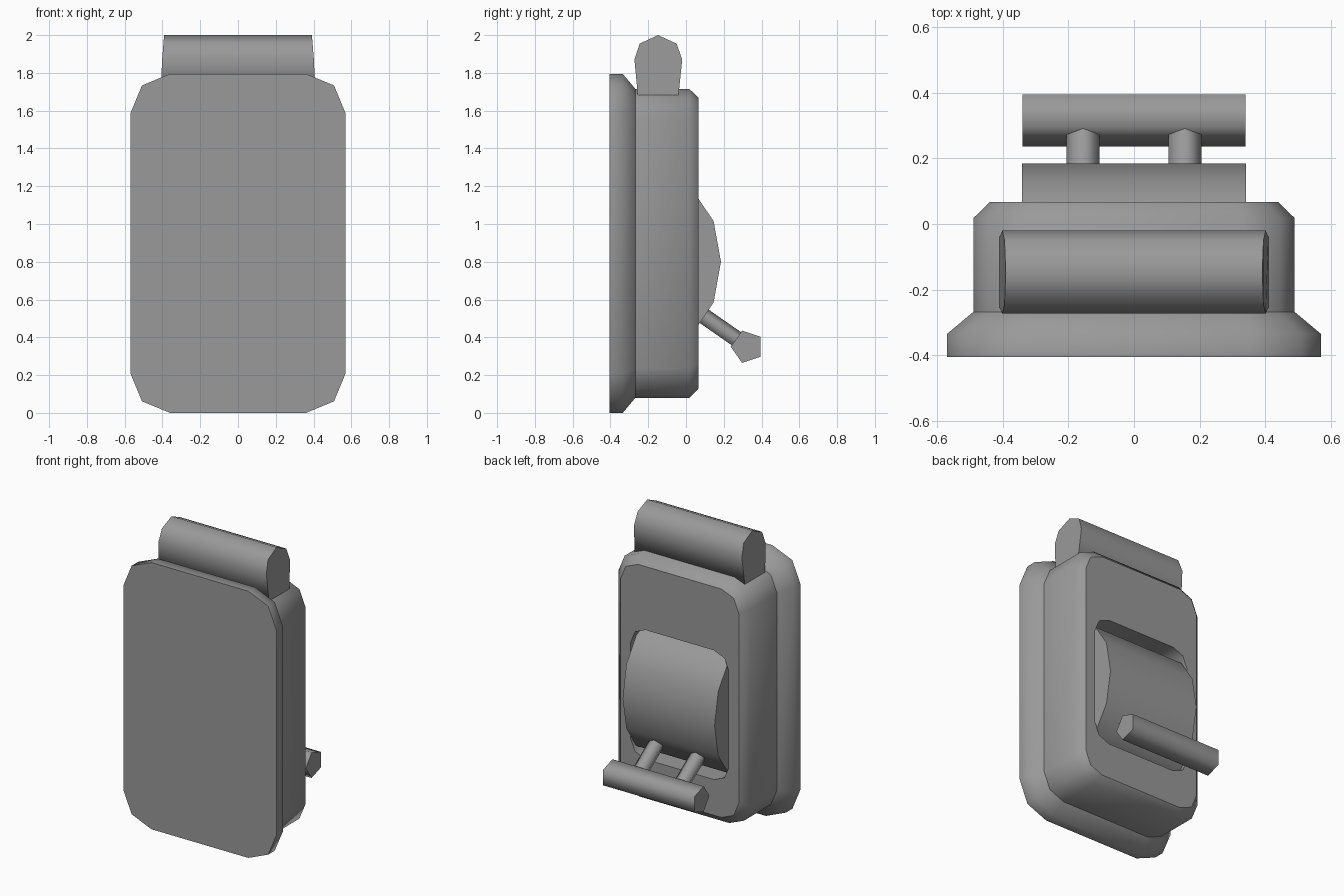
import bpy, bmesh
from math import sin, cos, pi, radians
from mathutils import Vector

cube = bpy.data.objects.get("Cube")
if cube:
    bpy.data.objects.remove(cube, do_unlink=True)

grey = bpy.data.materials.new("plain grey")
grey.use_nodes = True
GREY = (0.32, 0.32, 0.32, 1)
grey.diffuse_color = GREY
grey.node_tree.nodes["Principled BSDF"].inputs["Base Color"].default_value = GREY


def loft(name, rings, sharp):
    """Skin equal-length rings, cap both ends, crease the listed rings."""
    bm = bmesh.new()
    loops = [[bm.verts.new(p) for p in ring] for ring in rings]
    n = len(loops[0])
    for a, b in zip(loops, loops[1:]):
        for i in range(n):
            j = (i + 1) % n
            bm.faces.new((a[i], a[j], b[j], b[i]))
    bm.faces.new(loops[0])
    bm.faces.new(loops[-1])
    bmesh.ops.recalc_face_normals(bm, faces=bm.faces)
    for f in bm.faces:
        f.smooth = True
    for k in sharp:
        for i in range(n):
            bm.edges.get((loops[k][i], loops[k][(i + 1) % n])).smooth = False
    mesh = bpy.data.meshes.new(name)
    bm.to_mesh(mesh)
    bm.free()
    mesh.materials.append(grey)
    obj = bpy.data.objects.new(name, mesh)
    bpy.context.collection.objects.link(obj)
    return obj


def rounded(y, half, low, high, r):
    """Rectangle in the xz plane with two-segment corners."""
    pts = []
    corners = [(half - r, high - r), (r - half, high - r),
               (r - half, low + r), (half - r, low + r)]
    for q, (cx, cz) in enumerate(corners):
        for s in range(3):
            a = pi / 2 * q + pi / 4 * s
            pts.append((cx + r * cos(a), y, cz + r * sin(a)))
    return pts


def ellipse(y, z, ry, rz, n):
    return [(y + ry * cos(2 * pi * i / n), z + rz * sin(2 * pi * i / n))
            for i in range(n)]


def bar(name, profile, half):
    """Extrude a yz profile along x, between -half and half."""
    return loft(name, [[(x, y, z) for y, z in profile] for x in (-half, half)], (0, 1))


# Case: front flange, body, and recess in the back
loft("case", [
    rounded(-0.405, 0.57, 0.0, 1.795, 0.21),
    rounded(-0.335, 0.57, 0.0, 1.795, 0.21),
    rounded(-0.268, 0.49, 0.08, 1.715, 0.155),
    rounded(0.018, 0.49, 0.08, 1.715, 0.155),
    rounded(0.067, 0.44, 0.13, 1.667, 0.13),
    rounded(0.067, 0.365, 0.37, 1.24, 0.11),
    rounded(-0.1, 0.365, 0.37, 1.24, 0.11),
], (0, 2, 4, 5, 6))

# Drum sitting in the recess
bar("drum", ellipse(-0.105, 0.8, 0.29, 0.43, 12), 0.342)

# Top roller with slightly leaning ends
roller = bar("top_roller", [
    (-0.255, 1.68), (-0.273, 1.87), (-0.245, 1.955), (-0.148, 2.0),
    (-0.05, 1.955), (-0.02, 1.87), (-0.04, 1.68)], 0.41)
for v in roller.data.vertices:
    v.co.x *= 1 - 0.2 * max(0, v.co.z - 1.77)

# Handle bar and its two arms
bar("handle_bar", ellipse(0.324, 0.35, -0.087, 0.09, 5), 0.34)
along = Vector((0, 0.82, -0.57))
up = Vector((0, 0.57, 0.82))
for side, x in (("left", 0.155), ("right", -0.155)):
    rings = []
    for start in (Vector((x, 0.0, 0.573)), Vector((x, 0.29, 0.371))):
        rings.append([start + Vector((0.053 * sin(a), 0, 0)) + up * 0.047 * cos(a)
                      for a in (radians(72 * i) for i in range(5))])
    loft(side + "_handle_arm", rings, (0, 1))
